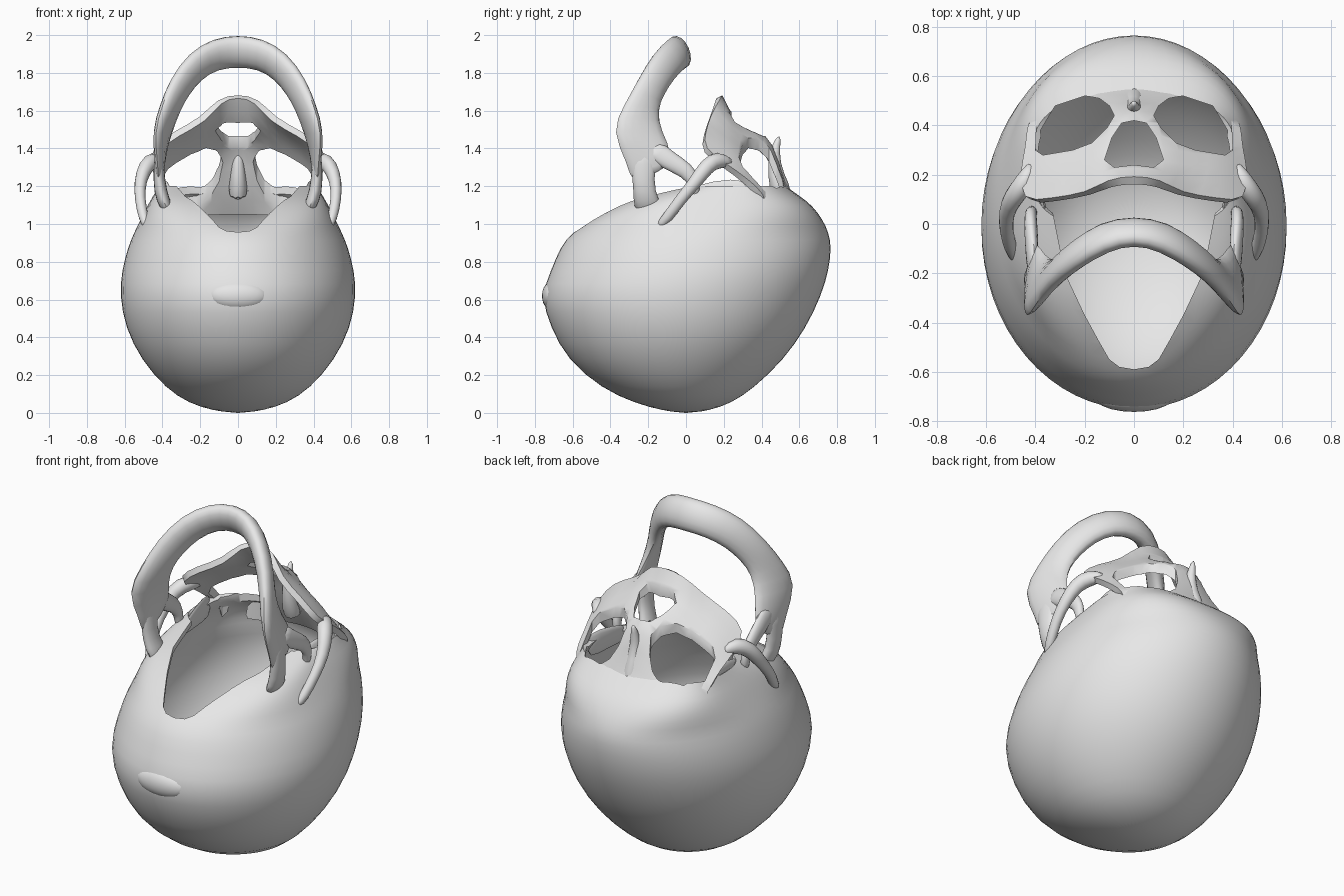
import bpy
import bmesh
import math
from mathutils import Vector

cube = bpy.data.objects.get("Cube")
if cube:
    bpy.data.objects.remove(cube, do_unlink=True)

bone = bpy.data.materials.new("bone_grey")
bone.use_nodes = True
bone.diffuse_color = (0.8, 0.8, 0.8, 1)
bone.node_tree.nodes["Principled BSDF"].inputs["Base Color"].default_value = (0.8, 0.8, 0.8, 1)


def make_object(name, bm):
    """Turn a bmesh into a linked object with outward normals."""
    bmesh.ops.recalc_face_normals(bm, faces=bm.faces)
    mesh = bpy.data.meshes.new(name)
    bm.to_mesh(mesh)
    bm.free()
    ob = bpy.data.objects.new(name, mesh)
    bpy.context.collection.objects.link(ob)
    mesh.materials.append(bone)
    return ob


def finish(ob, levels=1, thickness=0, offset=0, cutters=()):
    """Subdivide, thicken, cut holes, apply everything and smooth."""
    bpy.ops.object.select_all(action='DESELECT')
    bpy.context.view_layer.objects.active = ob
    ob.select_set(True)
    if levels:
        ob.modifiers.new("subdivide", 'SUBSURF').levels = levels
    if thickness:
        shell = ob.modifiers.new("thicken", 'SOLIDIFY')
        shell.thickness = thickness
        shell.offset = offset
    for cutter in cutters:
        cut = ob.modifiers.new("cut", 'BOOLEAN')
        cut.operation = 'DIFFERENCE'
        cut.object = cutter
    for name in [m.name for m in ob.modifiers]:
        bpy.ops.object.modifier_apply(modifier=name)
    for cutter in cutters:
        bpy.data.objects.remove(cutter, do_unlink=True)
    bpy.ops.object.shade_smooth_by_angle(angle=math.radians(45))


def skin(bm, rows, closed):
    """Join neighbouring rows of vertices with quads."""
    for a, b in zip(rows, rows[1:]):
        count = len(a)
        for i in range(count if closed else count - 1):
            j = (i + 1) % count
            bm.faces.new((a[i], a[j], b[j], b[i]))


def flip(points, side):
    return [Vector((x * side, y, z)) for x, y, z in points]


def mirrored_outline(points):
    return points + [(-x, y) for x, y in reversed(points) if x > 0]


def prism(name, outline, low, high):
    """Vertical cutter with the given plan outline."""
    bm = bmesh.new()
    rows = [[bm.verts.new((x, y, z)) for x, y in outline] for z in (low, high)]
    skin(bm, rows, True)
    for row in rows:
        bm.faces.new(row)
    ob = make_object(name, bm)
    ob.hide_render = True
    return ob


def strap(name, edge_a, edge_b, thick, sides=8):
    """Band with oval sections running between two edge paths."""
    bm = bmesh.new()
    mids = [(a + b) / 2 for a, b in zip(edge_a, edge_b)]
    rows = []
    for i, mid in enumerate(mids):
        tangent = mids[min(i + 1, len(mids) - 1)] - mids[max(i - 1, 0)]
        half = (edge_a[i] - edge_b[i]) * .54
        normal = half.cross(tangent).normalized() * thick[i]
        angles = [math.tau * k / sides for k in range(sides)]
        rows.append([bm.verts.new(mid + half * math.cos(t) + normal * math.sin(t))
                     for t in angles])
    skin(bm, rows, True)
    bm.faces.new(rows[0])
    bm.faces.new(rows[-1])
    finish(make_object(name, bm))


def rod(name, path, radii):
    """Round tapered rod along a path."""
    edges = ([], [])
    for i, p in enumerate(path):
        tangent = path[min(i + 1, len(path) - 1)] - path[max(i - 1, 0)]
        across = tangent.cross(Vector((1, 0, 0))).normalized() * radii[i]
        edges[0].append(p + across)
        edges[1].append(p - across)
    strap(name, *edges, radii)


def rounded(value, power):
    """Superellipse coordinate from a sine or cosine."""
    return math.copysign(abs(value) ** (2 / power), value)


# Cranium: stacked oval slices (height, back, front, half width), open on top
slices = [(.012, -.12, .12, .13), (.05, -.27, .24, .26), (.13, -.45, .36, .385),
          (.28, -.63, .52, .515), (.45, -.72, .64, .6), (.62, -.775, .72, .63),
          (.75, -.72, .76, .62), (.88, -.67, .775, .585), (.95, -.61, .76, .555),
          (1.02, -.51, .73, .52), (1.1, -.37, .67, .48), (1.15, -.24, .6, .45),
          (1.2, -.02, .53, .42)]
bm = bmesh.new()
rows = []
for z, back, front, wide in slices:
    mid, half = (front + back) / 2, (front - back) / 2
    extra = min(max((z - .95) / .15, 0), 1)
    row = []
    for k in range(32):
        s, c = math.sin(math.tau * k / 32), math.cos(math.tau * k / 32)
        power = 2 + extra * (1.1 if s < 0 else .7)
        row.append(bm.verts.new((wide * rounded(c, power), mid + half * rounded(s, power), z)))
    rows.append(row)
skin(bm, rows, True)
apex = bm.verts.new((0, 0, -.002))
for i in range(32):
    bm.faces.new((rows[0][i], apex, rows[0][(i + 1) % 32]))
opening = prism("opening_cutter", mirrored_outline(
    [(0, -.59), (.06, -.58), (.1, -.55), (.14, -.48), (.2, -.37), (.28, -.2), (.32, 0),
     (.36, .2), (.38, .38), (.32, .48), (.2, .52), (.06, .5), (0, .5)]), .85, 1.5)
finish(make_object("cranium", bm), thickness=.03, offset=-1, cutters=[opening])

# Gentle swelling on the nape
bm = bmesh.new()
bmesh.ops.create_icosphere(bm, subdivisions=3, radius=1)
bmesh.ops.scale(bm, vec=(.16, .06, .08), verts=bm.verts)
bmesh.ops.translate(bm, vec=(0, -.703, .62), verts=bm.verts)
finish(make_object("nape_bump", bm), levels=0)

# Face mask: rows from the upper jaw edge to the brow, one half then mirrored
face_rows = [
    [(0, .18, 1.68), (.1, .17, 1.66), (.18, .12, 1.55), (.33, .1, 1.48), (.45, .08, 1.39)],
    [(0, .25, 1.53), (.13, .24, 1.52), (.25, .22, 1.47), (.36, .22, 1.41), (.45, .22, 1.3)],
    [(0, .36, 1.5), (.1, .36, 1.48), (.22, .33, 1.39), (.34, .31, 1.33), (.43, .3, 1.24)],
    [(0, .46, 1.43), (.06, .44, 1.42), (.2, .43, 1.27), (.34, .38, 1.21), (.43, .37, 1.18)],
    [(0, .5, 1.22), (.06, .5, 1.21), (.22, .53, 1.17), (.35, .48, 1.15), (.41, .42, 1.12)],
    [(0, .6, 1.06), (.07, .6, 1.06), (.22, .56, 1.05), (.33, .46, 1.03), (.37, .39, 1.02)]]
bm = bmesh.new()
rows = []
for half_row in face_rows:
    full = flip(half_row[:0:-1], -1) + flip(half_row, 1)
    rows.append([bm.verts.new(p) for p in full])
skin(bm, rows, False)
socket = [(.08, .44), (.1, .48), (.14, .51), (.22, .525), (.3, .51), (.36, .48), (.395, .42),
          (.4, .3), (.37, .28), (.25, .3), (.17, .33), (.11, .39)]
holes = [prism("socket_cutter", [(x * s, y) for x, y in socket], 1, 1.8) for s in (1, -1)]
holes.append(prism("nose_cutter", mirrored_outline(
    [(0, .24), (.08, .23), (.12, .26), (.09, .35), (.05, .41), (0, .42)]), 1.3, 1.8))
finish(make_object("face_mask", bm), thickness=.035, cutters=holes)

# Nose bridge ending in a small spike
rod("nose_bridge", flip([(0, .52, 1.12), (0, .47, 1.27), (0, .465, 1.38), (0, .495, 1.47)], 1),
    (.07, .04, .03, .01))

# Lower jaw: lower border and tooth border from chin to branch, mirrored
border = [(0, -.06, 2), (.12, -.09, 1.985), (.25, -.17, 1.91), (.35, -.25, 1.77),
          (.4, -.33, 1.63), (.445, -.4, 1.49), (.425, -.31, 1.32), (.42, -.29, 1.2)]
tooth = [(0, .01, 1.83), (.12, -.01, 1.82), (.21, -.07, 1.76), (.27, -.12, 1.68),
         (.32, -.15, 1.6), (.36, -.13, 1.49), (.4, -.06, 1.37), (.41, -.12, 1.28)]
thick = [.06, .06, .055, .05, .045, .04, .03, .025]
strap("lower_jaw", flip(border[:0:-1], -1) + flip(border, 1),
      flip(tooth[:0:-1], -1) + flip(tooth, 1), thick[:0:-1] + thick)

for side, label in ((1, "left"), (-1, "right")):
    # Jaw hinge and front prong, leaving a notch between them
    strap(label + "_jaw_hinge",
          flip([(.425, -.31, 1.42), (.42, -.28, 1.22), (.4, -.28, 1.13), (.36, -.27, 1.05)], side),
          flip([(.41, -.13, 1.42), (.42, -.18, 1.22), (.4, -.14, 1.13), (.36, -.12, 1.05)], side),
          (.025, .035, .04, .03))
    strap(label + "_jaw_prong",
          flip([(.4, -.14, 1.45), (.41, -.06, 1.375), (.42, .03, 1.32), (.42, .08, 1.24),
                (.41, .07, 1.13)], side),
          flip([(.42, -.25, 1.38), (.42, -.12, 1.29), (.42, -.02, 1.25), (.42, .02, 1.2),
                (.41, .02, 1.13)], side),
          (.025, .03, .03, .025, .025))
    # Cheek arch
    rod(label + "_cheek_arch",
        flip([(.41, .25, 1.32), (.44, .17, 1.345), (.49, .11, 1.31), (.52, .05, 1.22),
              (.52, -.03, 1.13), (.5, -.1, 1.03), (.48, -.15, .98)], side),
        (.02, .05, .045, .035, .03, .03, .02))
    # Inner side wall behind the eye socket
    strap(label + "_socket_wall",
          flip([(.42, .35, 1.25), (.37, .13, 1.23), (.36, .02, 1.19)], side),
          flip([(.41, .35, 1.08), (.39, .13, 1.1), (.38, .02, 1.09)], side),
          (.015, .015, .015))
